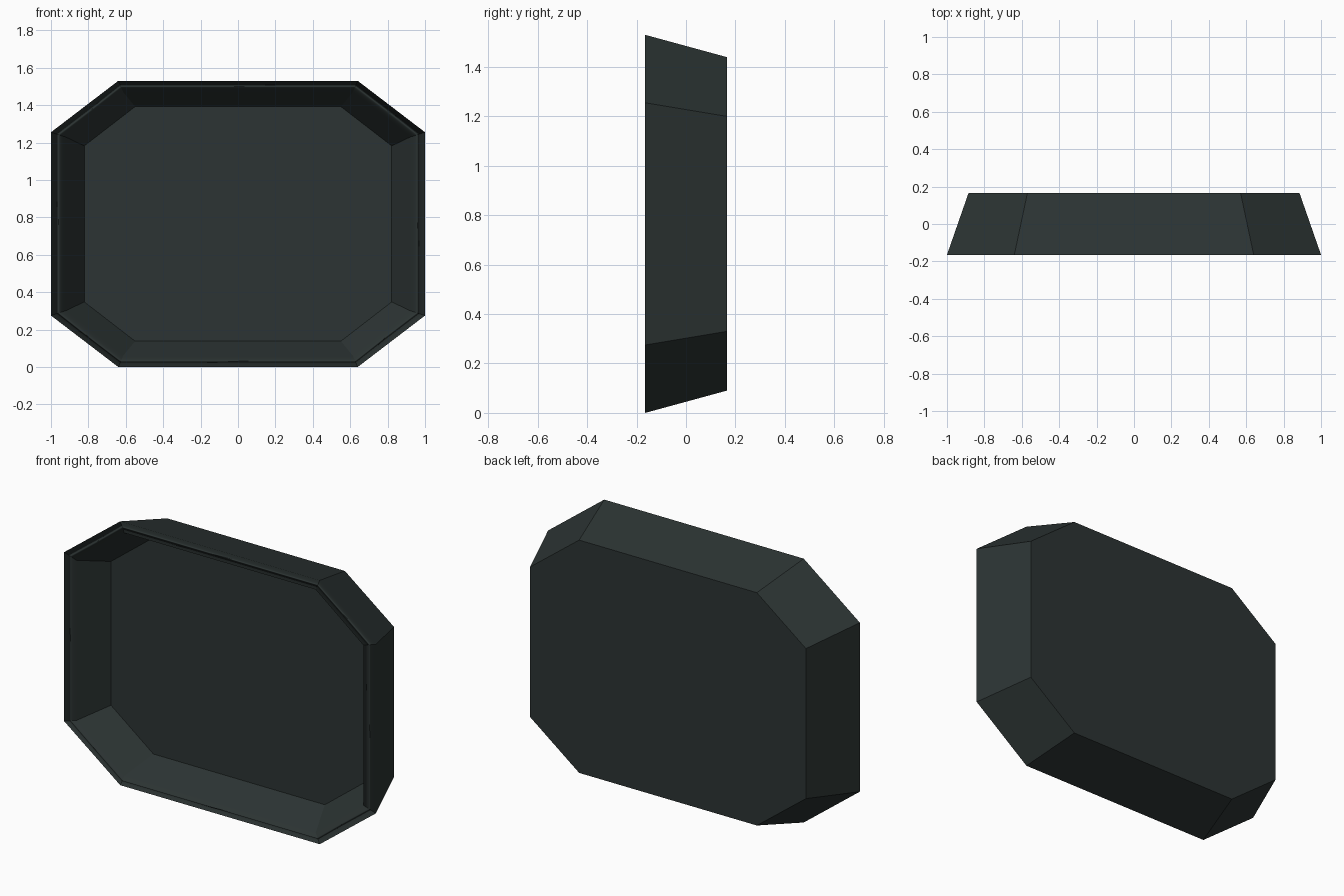
import bpy, bmesh

if "Cube" in bpy.data.objects:
    bpy.data.objects.remove(bpy.data.objects["Cube"])

CZ = 0.765  # height of the tray centre

# octagon rings: depth y, half width, half flat width, half height, half flat height
RINGS = [
    (0.165, 0.885, 0.570, 0.675, 0.435),    # back panel
    (-0.165, 1.000, 0.640, 0.765, 0.490),   # outer rim
    (-0.165, 0.920, 0.614, 0.705, 0.464),   # inner rim
    (0.010, 0.822, 0.550, 0.627, 0.417),    # recessed floor
]


def octagon(bm, y, w, fw, h, fh):
    pts = [(fw, -h), (w, -fh), (w, fh), (fw, h),
           (-fw, h), (-w, fh), (-w, -fh), (-fw, -h)]
    return [bm.verts.new((x, y, CZ + z)) for x, z in pts]


bm = bmesh.new()
rings = [octagon(bm, *r) for r in RINGS]

# walls and rim between neighbouring rings
for a, b in zip(rings, rings[1:]):
    for i in range(8):
        j = (i + 1) % 8
        bm.faces.new((a[i], a[j], b[j], b[i]))
bm.faces.new(rings[0])
bm.faces.new(rings[-1])
bmesh.ops.recalc_face_normals(bm, faces=bm.faces)

# everything is hard-edged except the two rim loops
soft = set(rings[1]), set(rings[2])
for f in bm.faces:
    f.smooth = True
for e in bm.edges:
    e.smooth = any(set(e.verts) <= s for s in soft)

mesh = bpy.data.meshes.new("tray")
bm.to_mesh(mesh)
bm.free()
tray = bpy.data.objects.new("tray", mesh)
bpy.context.collection.objects.link(tray)

# broad walls stay flat, the narrow rim blends between them
wn = tray.modifiers.new("flat_walls", 'WEIGHTED_NORMAL')
wn.mode = 'FACE_AREA'
wn.weight = 100
wn.keep_sharp = True

mat = bpy.data.materials.new("dark_slate")
mat.diffuse_color = (0.025, 0.034, 0.033, 1)
mat.use_nodes = True
mat.node_tree.nodes["Principled BSDF"].inputs["Base Color"].default_value = mat.diffuse_color
mesh.materials.append(mat)
